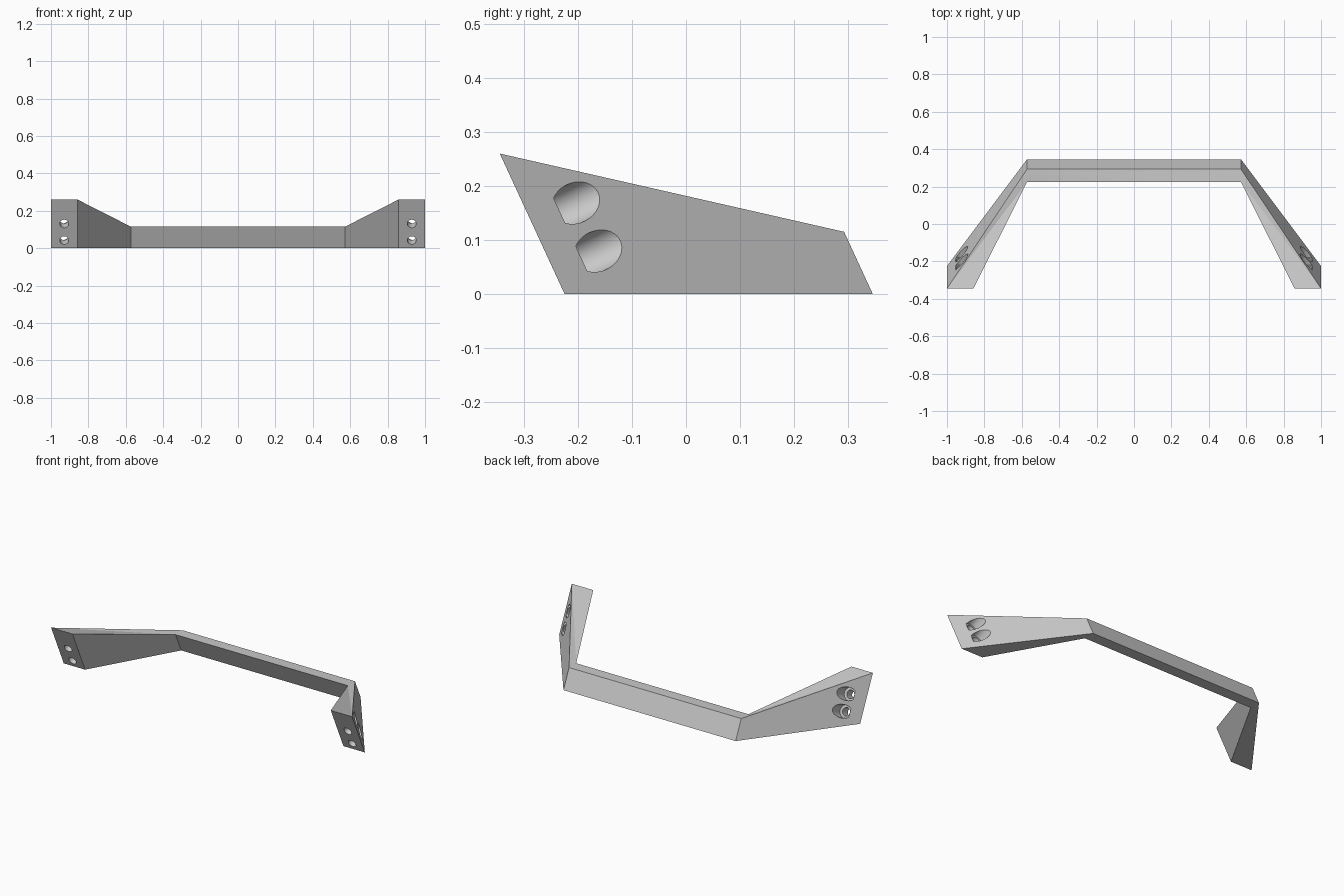
import bpy, bmesh
from math import radians
from mathutils import Vector

default = bpy.data.objects.get("Cube")
if default:
    bpy.data.objects.remove(default, do_unlink=True)

LEAN = 0.12 / 0.26          # every upright face leans forward by this slope
TALL, LOW = 0.26, 0.115     # heights at the mounting ends and along the bar

grey = bpy.data.materials.new("plain grey")
grey.use_nodes = True
colour = (0.58, 0.58, 0.58, 1)
grey.diffuse_color = colour
grey.node_tree.nodes["Principled BSDF"].inputs["Base Color"].default_value = colour


def make_object(name, bm):
    bmesh.ops.recalc_face_normals(bm, faces=bm.faces)
    mesh = bpy.data.meshes.new(name)
    bm.to_mesh(mesh)
    bm.free()
    mesh.materials.append(grey)
    obj = bpy.data.objects.new(name, mesh)
    bpy.context.collection.objects.link(obj)
    return obj


def section(bm, outer, inner, height):
    """Four-cornered cross section, leaning forward with height."""
    corners = [(outer, 0), (inner, 0), (inner, height), (outer, height)]
    return [bm.verts.new((x, y - LEAN * z, z)) for (x, y), z in corners]


# Handle: two tapering arms joined by a straight bar
half = [((1, -0.225), (0.858, -0.225), TALL),
        ((0.572, 0.346), (0.572, 0.278), LOW)]
mirrored = [((-o[0], o[1]), (-i[0], i[1]), h) for o, i, h in reversed(half)]
bm = bmesh.new()
rings = [section(bm, *s) for s in half + mirrored]
for a, b in zip(rings, rings[1:]):
    for k in range(4):
        n = (k + 1) % 4
        quad = (a[k], a[n], b[n], b[k])
        if k == 2 and a is not rings[1]:
            # the arm tops twist slightly, so split them from the outer end
            end, bar = (a, b) if a is rings[0] else (b, a)
            bm.faces.new((end[3], end[2], bar[2]))
            bm.faces.new((end[3], bar[2], bar[3]))
        else:
            bm.faces.new(quad)
bm.faces.new(rings[0])
bm.faces.new(rings[-1])
handle = make_object("handle", bm)

# Screw holes and counterbores, square to the leaning mounting faces
axis = Vector((0, 1, LEAN)).normalized()
turn = axis.to_track_quat('Z', 'Y').to_matrix().to_4x4()


def cut_cylinder(name, x, z, radius, start, end):
    bm = bmesh.new()
    bmesh.ops.create_cone(bm, cap_ends=True, segments=40, radius1=radius,
                          radius2=radius, depth=end - start)
    bm.transform(turn)
    mouth = Vector((x, -0.225 - LEAN * z, z))
    bmesh.ops.translate(bm, verts=bm.verts, vec=mouth + axis * (start + end) / 2)
    cutter = make_object(name, bm)
    cutter.hide_render = True
    mod = handle.modifiers.new(name, 'BOOLEAN')
    mod.operation = 'DIFFERENCE'
    mod.solver = 'EXACT'
    mod.object = cutter
    bpy.ops.object.modifier_apply(modifier=name)
    bpy.data.objects.remove(cutter, do_unlink=True)


bpy.ops.object.select_all(action='DESELECT')
handle.select_set(True)
bpy.context.view_layer.objects.active = handle
for side in (-1, 1):
    for z in (0.042, 0.131):
        cut_cylinder("counterbore", side * 0.926, z, 0.0375, 0.056, 0.3)
        cut_cylinder("screw_hole", side * 0.929, z, 0.024, -0.05, 0.1)

bpy.ops.object.shade_smooth_by_angle(angle=radians(20))
